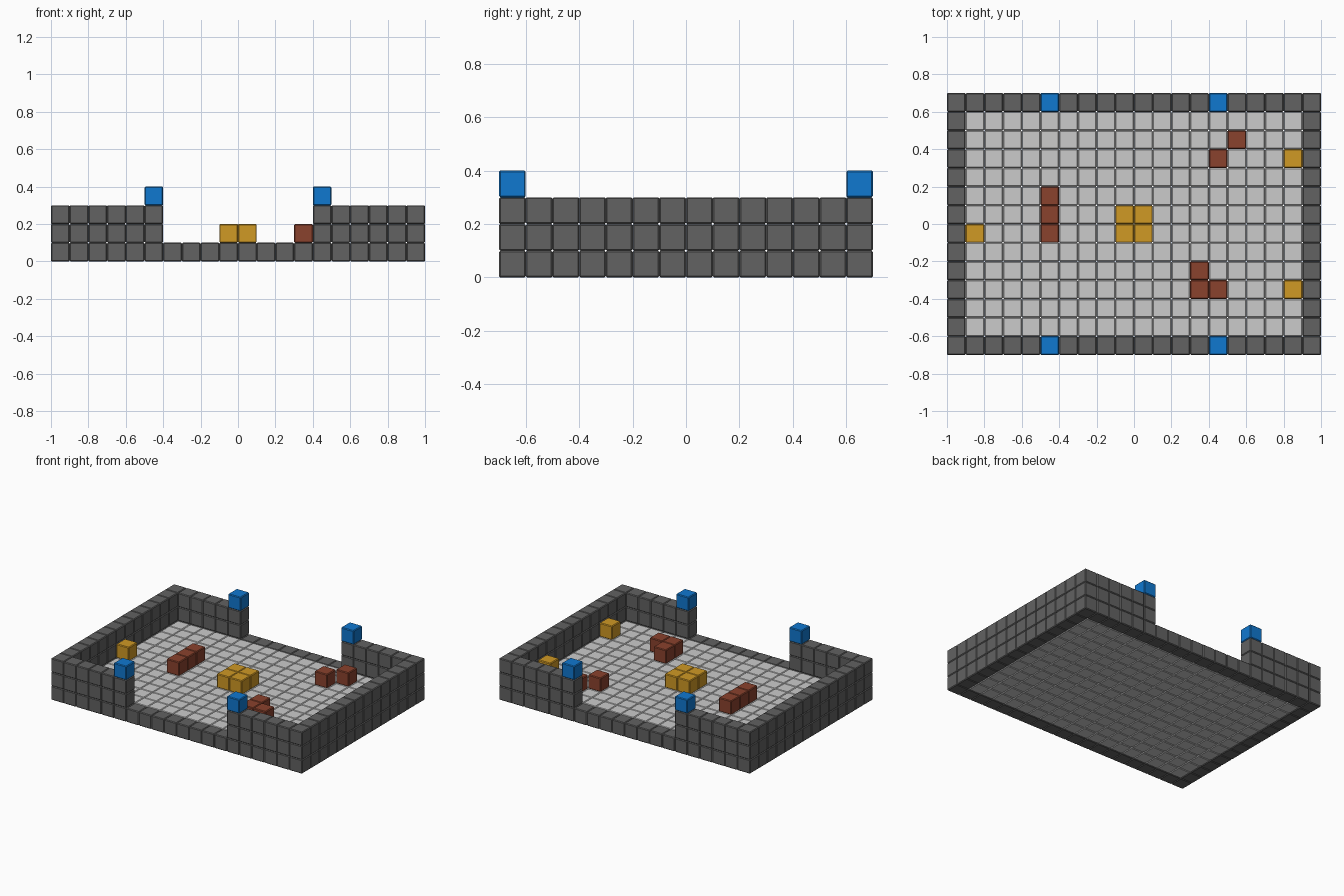
import bpy
import bmesh
from mathutils import Matrix, Vector

if "Cube" in bpy.data.objects:
    bpy.data.objects.remove(bpy.data.objects["Cube"], do_unlink=True)

CELL = 0.1
COLS, ROWS = 20, 14
BEVEL = 0.005


def make_material(name, rgb):
    mat = bpy.data.materials.new(name)
    mat.use_nodes = True
    mat.diffuse_color = (*rgb, 1)
    mat.node_tree.nodes["Principled BSDF"].inputs["Base Color"].default_value = (*rgb, 1)
    return mat


def make_blocks(name, cells, mat):
    """One object of bevelled blocks, one per (column, row, layer) cell."""
    bm = bmesh.new()
    for col, row, layer in cells:
        centre = Vector((col + 0.5 - COLS / 2, row + 0.5 - ROWS / 2, layer + 0.5)) * CELL
        bmesh.ops.create_cube(bm, size=CELL, matrix=Matrix.Translation(centre))
    bmesh.ops.bevel(bm, geom=bm.edges[:], offset=BEVEL, segments=1,
                    affect='EDGES', profile=0.5)
    mesh = bpy.data.meshes.new(name)
    bm.to_mesh(mesh)
    bm.free()
    mesh.materials.append(mat)
    obj = bpy.data.objects.new(name, mesh)
    bpy.context.collection.objects.link(obj)
    return obj


wall_grey = make_material("wall grey", (0.122, 0.122, 0.122))
floor_grey = make_material("floor light grey", (0.60, 0.60, 0.60))
marker_blue = make_material("marker blue", (0.005, 0.188, 0.631))
crate_yellow = make_material("crate yellow", (0.631, 0.319, 0.018))
brick_brown = make_material("brick brown", (0.254, 0.054, 0.026))

# Floor tiles inside the walls
make_blocks("floor", [(c, r, 0) for c in range(1, COLS - 1)
                      for r in range(1, ROWS - 1)], floor_grey)

# End walls, full height
for name, col in (("right_wall", 0), ("left_wall", COLS - 1)):
    make_blocks(name, [(col, r, k) for r in range(ROWS) for k in range(3)], wall_grey)

# Long walls, one block high across the wide gateway
GATE = range(6, 14)
for name, row in (("front_wall", 0), ("back_wall", ROWS - 1)):
    make_blocks(name, [(c, row, k) for c in range(1, COLS - 1)
                       for k in range(1 if c in GATE else 3)], wall_grey)
    # Gate markers on the wall ends
    for side, col in (("right", GATE.start - 1), ("left", GATE.stop)):
        make_blocks(f"{name}_{side}_marker", [(col, row, 3)], marker_blue)

# Yellow crates
make_blocks("centre_crates", [(c, r, 1) for c in (9, 10) for r in (6, 7)], crate_yellow)
make_blocks("right_crate", [(1, 6, 1)], crate_yellow)
make_blocks("left_front_crate", [(18, 3, 1)], crate_yellow)
make_blocks("left_back_crate", [(18, 10, 1)], crate_yellow)

# Brown cover blocks
make_blocks("straight_barrier", [(5, r, 1) for r in (6, 7, 8)], brick_brown)
make_blocks("corner_barrier", [(13, 4, 1), (13, 3, 1), (14, 3, 1)], brick_brown)
make_blocks("diagonal_barrier", [(14, 10, 1), (15, 11, 1)], brick_brown)
